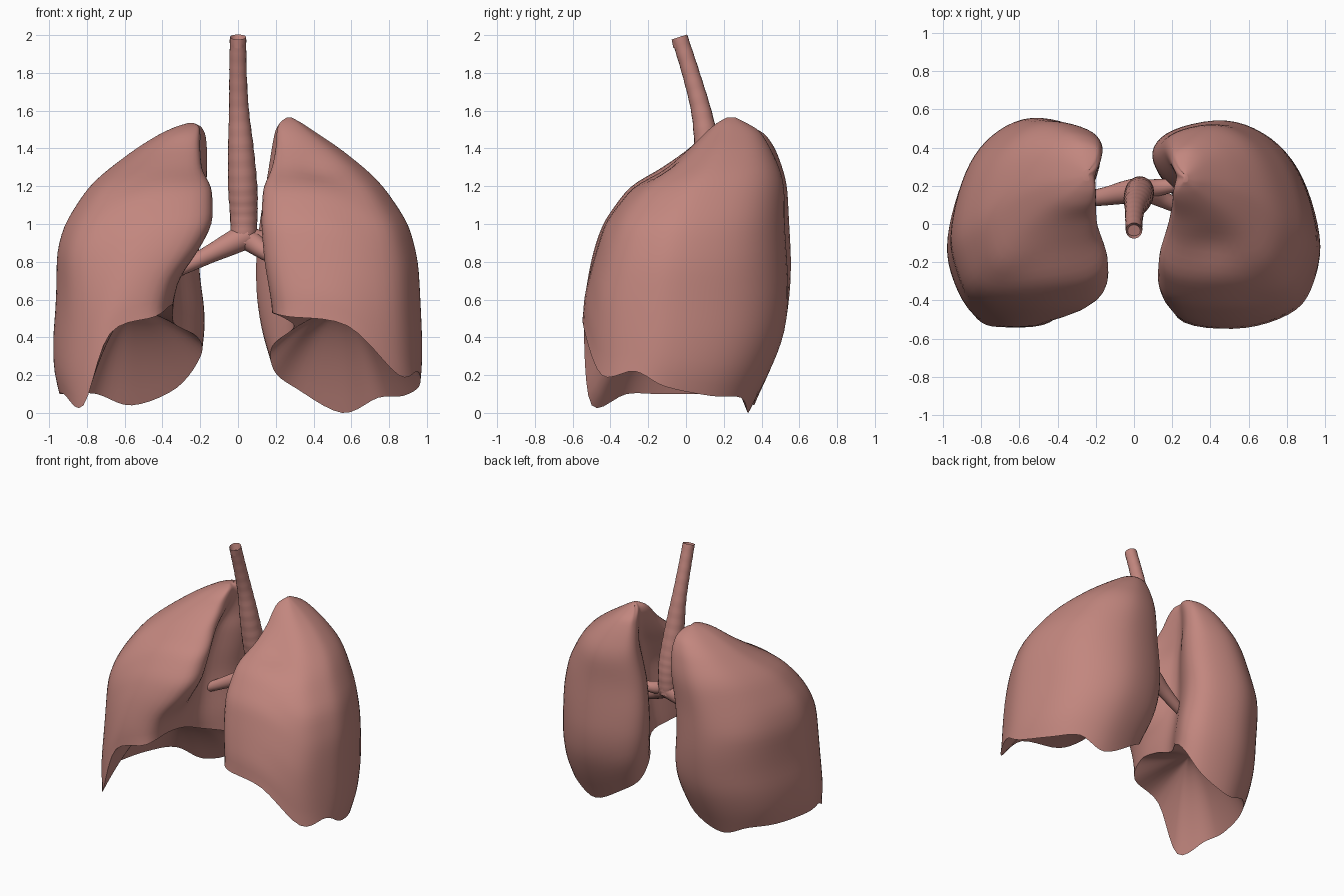
import bpy, bmesh, math
from mathutils import Vector

if "Cube" in bpy.data.objects:
    bpy.data.objects.remove(bpy.data.objects["Cube"])

mat = bpy.data.materials.new("lung_pink")
mat.diffuse_color = (0.54, 0.24, 0.21, 1)
mat.use_nodes = True
mat.node_tree.nodes["Principled BSDF"].inputs["Base Color"].default_value = mat.diffuse_color


def finish(name, bm, angle=50):
    bmesh.ops.recalc_face_normals(bm, faces=bm.faces)
    me = bpy.data.meshes.new(name)
    bm.to_mesh(me)
    bm.free()
    ob = bpy.data.objects.new(name, me)
    bpy.context.collection.objects.link(ob)
    me.materials.append(mat)
    bpy.ops.object.select_all(action='DESELECT')
    ob.select_set(True)
    bpy.context.view_layer.objects.active = ob
    bpy.ops.object.shade_smooth_by_angle(angle=math.radians(angle))
    return ob


def spline(p0, p1, p2, p3, t):
    return 0.5 * (2 * p1 + (p2 - p0) * t + (2 * p0 - 5 * p1 + 4 * p2 - p3) * t * t
                  + (3 * p1 - p0 - 3 * p2 + p3) * t ** 3)


def bridge(bm, a, b):
    n = len(a)
    for i in range(n):
        bm.faces.new((a[i], a[(i + 1) % n], b[(i + 1) % n], b[i]))


def level(rows, z):
    """Blend the profile rows at height z."""
    for a, b in zip(rows, rows[1:]):
        if z <= b[0]:
            t = max(0, (z - a[0]) / (b[0] - a[0]))
            return [p + (q - p) * t for p, q in zip(a[1:], b[1:])]
    return rows[-1][1:]


def outline(rows, k, z):
    """Control point k of the kidney-shaped section at height z."""
    xf, xh, xb, xl, y0, y1 = level(rows, z)
    w, h = xl - min(xf, xb), y1 - y0
    return Vector([
        (xf, y0 + .18 * h), (xf + .09 * w, y0 + .025 * h), ((xf + xl) / 2, y0),
        (xl - .16 * w, y0 + .09 * h), (xl - .03 * w, y0 + .27 * h), (xl, y0 + .45 * h),
        (xl - .1 * w, y0 + .73 * h), (xl - .28 * w, y0 + .91 * h), ((xb + xl) / 2 - .05 * w, y1),
        (xb + .13 * w, y1 - .05 * h), (xb + .01, y1 - .16 * h),
        (xb * .72 + xh * .28, y1 - .3 * h), (xh, y0 + .51 * h),
        (xh * .55 + xf * .45, y0 + .35 * h)][k])


def lung(name, side, rows, rim, dome, dimple=None):
    sub, bm, rings = 5, bmesh.new(), []
    n, top = len(rim), rows[-1][0]
    # outer wall, from the uneven lower rim to the apex
    for j in range(41):
        s = math.sin(j / 40 * math.pi / 2)
        ring = []
        for i in range(n):
            ctrl = []
            for k in range(i - 1, i + 3):
                z = rim[k % n] + (top - rim[k % n]) * s
                ctrl.append(Vector((*outline(rows, k % n, z), z)))
            for q in range(sub):
                p = spline(*ctrl, q / sub)
                if dimple:
                    d = (p - Vector(dimple)).length / .09
                    p.z -= .05 * math.exp(-d * d)
                p.x *= side
                ring.append(bm.verts.new(p))
        rings.append(ring)
    for a, b in zip(rings, rings[1:]):
        bridge(bm, a, b)
    bm.faces.new(rings[-1])
    # even out the wall
    inner = [v for r in rings[1:] for v in r]
    for _ in range(5):
        bmesh.ops.smooth_vert(bm, verts=inner, factor=.5, use_axis_x=True, use_axis_y=True, use_axis_z=True)
    # hollow underside that fits over the diaphragm
    c, prev, base = Vector((side * dome[0], dome[1], dome[2])), rings[0], [v.co.copy() for v in rings[0]]
    for j in range(1, 13):
        s = j / 12.5
        ring = []
        for co in base:
            p = co.lerp(c, s)
            p.z = co.z + (c.z - co.z) * (1 - (1 - s) ** 1.8)
            ring.append(bm.verts.new(p))
        bridge(bm, prev, ring)
        prev = ring
    bm.faces.new(prev)
    return finish(name, bm)


def tube(name, pts, ripple=0.0, sides=20, hollow=False):
    """Swept tube through (x, y, z, radius) points."""
    P = [Vector(p) for p in pts]
    P = [2 * P[0] - P[1]] + P + [2 * P[-1] - P[-2]]
    path = [spline(*P[i:i + 4], q / 10) for i in range(len(P) - 3) for q in range(10)] + [P[-2]]
    bm, rings = bmesh.new(), []
    for i, p in enumerate(path):
        d = (path[min(i + 1, len(path) - 1)] - path[max(i - 1, 0)]).to_3d().normalized()
        u = d.cross(Vector((0, 1, 0))).normalized()
        v = d.cross(u)
        r = p.w * (1 + ripple * math.sin(i * 1.6))
        rings.append([bm.verts.new(p.to_3d() + r * (math.cos(a) * u + math.sin(a) * v))
                      for a in (2 * math.pi * k / sides for k in range(sides))])
    for a, b in zip(rings, rings[1:]):
        bridge(bm, a, b)
    bm.faces.new(rings[-1])
    cap = bm.faces.new(rings[0])
    bm.normal_update()
    if hollow:  # open upper end
        bmesh.ops.recalc_face_normals(bm, faces=bm.faces)
        bmesh.ops.inset_region(bm, faces=[cap], thickness=.01)
        for v in cap.verts:
            v.co.z -= .05
    return finish(name, bm)


# profile rows: z, medial front, hilum, medial back, lateral x, front y, back y
right_rows = [
    (0.0, .42, .36, .28, .91, -.59, .34), (.2, .40, .36, .21, .975, -.56, .44),
    (.4, .38, .34, .165, .98, -.54, .52), (.55, .36, .33, .165, .965, -.54, .545),
    (.7, .32, .34, .19, .96, -.52, .56), (.85, .21, .35, .20, .96, -.49, .56),
    (1.0, .13, .34, .18, .92, -.44, .55), (1.2, .135, .30, .155, .79, -.30, .54),
    (1.28, .19, .27, .155, .70, -.15, .52), (1.4, .20, .22, .155, .54, .02, .475),
    (1.48, .20, .20, .165, .41, .10, .42), (1.52, .205, .21, .19, .32, .17, .34),
    (1.535, .235, .24, .235, .26, .23, .28)]
left_rows = [
    (0.0, .30, .30, .25, .92, -.54, .33), (.2, .25, .28, .19, .975, -.535, .44),
    (.4, .20, .29, .12, .975, -.545, .525), (.6, .17, .31, .085, .965, -.54, .55),
    (.8, .135, .33, .08, .955, -.49, .54), (1.0, .12, .33, .10, .905, -.43, .525),
    (1.2, .13, .30, .135, .77, -.28, .525), (1.28, .175, .27, .15, .69, -.13, .505),
    (1.4, .20, .23, .17, .54, .02, .45), (1.5, .205, .22, .19, .39, .12, .39),
    (1.54, .22, .23, .22, .33, .17, .31), (1.565, .26, .26, .26, .28, .22, .26)]

# lower rim heights, running from the medial front around the outside
lung("right_lung", -1, right_rows,
     [.57, .51, .42, .04, .10, .10, .10, .10, .04, .13, .30, .40, .47, .54], (.55, -.05, .54))
lung("left_lung", 1, left_rows,
     [.53, .51, .46, .20, .22, .14, .09, .08, .0, .13, .22, .35, .45, .50], (.55, -.05, .54),
     dimple=(.42, -.08, 1.26))

# windpipe and its branches
tube("trachea", [(0, -.035, 1.99, .043), (0, .025, 1.8, .046), (.005, .08, 1.6, .053),
                 (.015, .115, 1.4, .068), (.025, .15, 1.2, .077), (.03, .175, 1.05, .073),
                 (.03, .18, .9, .065)], ripple=.015, hollow=True)
tube("right_bronchus", [(.05, .18, .94, .07), (-.05, .165, .89, .06), (-.15, .145, .84, .048),
                        (-.28, .125, .775, .038), (-.38, .11, .73, .032)])
tube("left_bronchus", [(.0, .18, .95, .06), (.08, .165, .90, .056), (.15, .13, .85, .045),
                       (.26, .08, .79, .035), (.38, .05, .75, .03)])
tube("left_upper_branch", [(.03, .18, .95, .05), (.12, .19, .92, .045), (.22, .205, .92, .035),
                           (.34, .22, .94, .028)])
